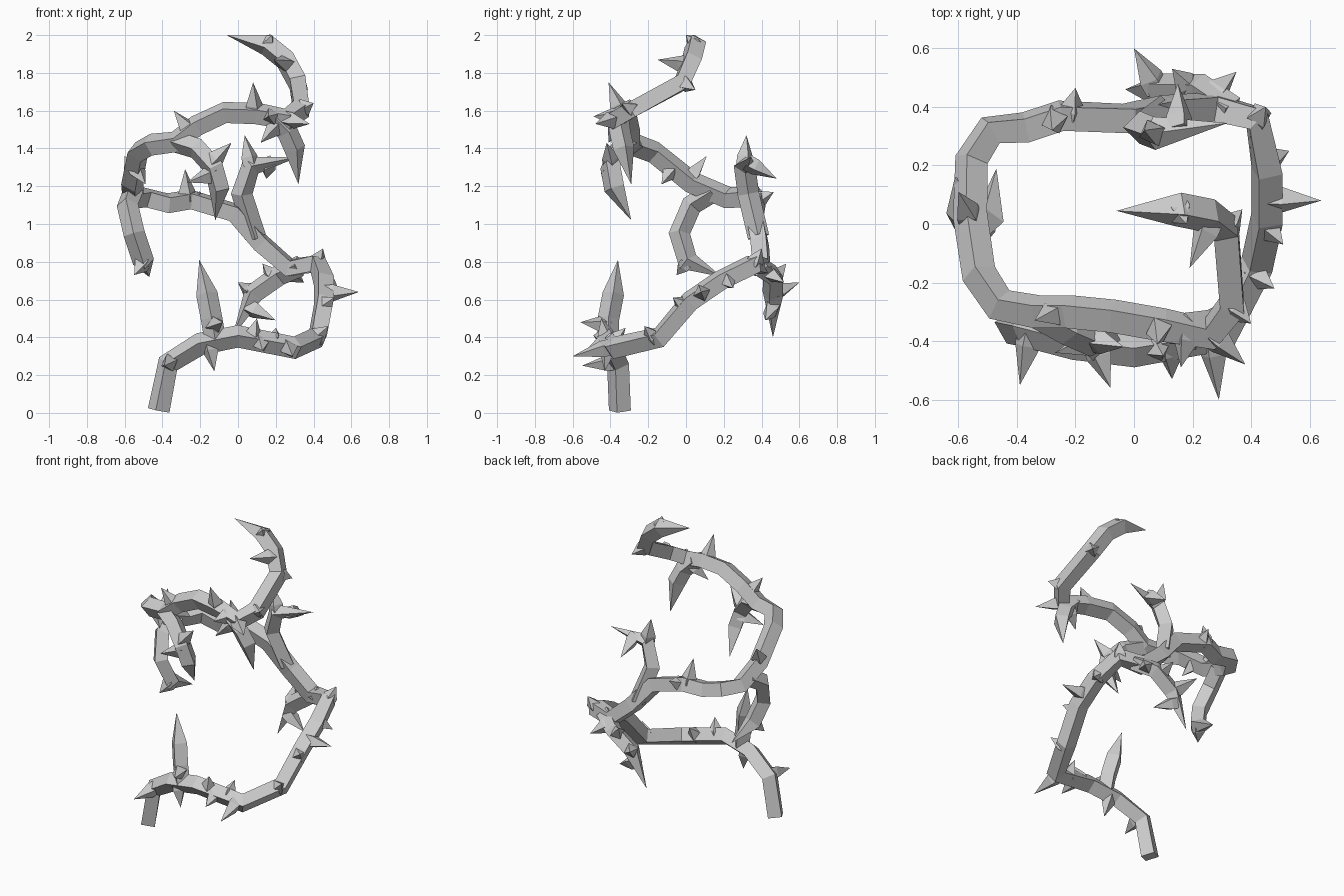
import bpy, bmesh, math
from mathutils import Vector
from mathutils.geometry import intersect_point_line

if "Cube" in bpy.data.objects:
    bpy.data.objects.remove(bpy.data.objects["Cube"])


def sweep(bm, path, radius, turn):
    """Square tube along a path whose last stretch closes in a point."""
    pts = [Vector(p) for p in path]
    segs = [(b - a).normalized() for a, b in zip(pts, pts[1:])]
    ref = Vector((1, 0, 0)) if abs(segs[0].z) > 0.8 else Vector((0, 0, 1))
    u = (ref - segs[0] * ref.dot(segs[0])).normalized()
    rings, prev = [], segs[0]
    for i, p in enumerate(pts[:-1]):
        t = (segs[max(i - 1, 0)] + segs[i]).normalized()
        u = prev.rotation_difference(t) @ u
        v, prev = t.cross(u), t
        angles = [math.radians(turn + 90 * k) for k in range(4)]
        rings.append([bm.verts.new(p + (u * math.cos(a) + v * math.sin(a)) * radius)
                      for a in angles])
    end = bm.verts.new(pts[-1])
    bm.faces.new(rings[0][::-1])
    for k in range(4):
        j = (k + 1) % 4
        for a, b in zip(rings, rings[1:]):
            bm.faces.new((a[k], a[j], b[j], b[k]))
        bm.faces.new((rings[-1][k], rings[-1][j], end))


def finish(bm, name):
    bmesh.ops.recalc_face_normals(bm, faces=bm.faces[:])
    me = bpy.data.meshes.new(name)
    bm.to_mesh(me)
    bm.free()
    bpy.context.collection.objects.link(bpy.data.objects.new(name, me))


def tube(name, path, radius, turn):
    bm = bmesh.new()
    sweep(bm, path, radius, turn)
    finish(bm, name)


# Main stem, winding upward one and a half turns to a point
stem = [(-.42, -.35, .013), (-.37, -.36, .26), (-.2, -.405, .365), (0, -.43, .405),
        (.3, -.38, .345), (.42, -.14, .4), (.455, .02, .59), (.455, .18, .7),
        (.42, .36, .79), (.27, .4, .77), (.12, .39, .9), (-.02, .36, 1.06),
        (-.25, .37, 1.13), (-.37, .33, 1.11), (-.49, .32, 1.14), (-.555, .22, 1.14),
        (-.56, .03, 1.22), (-.53, -.17, 1.38), (-.46, -.275, 1.42), (-.33, -.3, 1.435),
        (-.22, -.3, 1.52), (-.07, -.315, 1.59), (.1, -.345, 1.585), (.26, -.375, 1.555),
        (.335, -.28, 1.61), (.315, -.02, 1.75), (.25, .03, 1.87), (.15, .05, 1.95),
        (-.06, .045, 2)]
tube("main_stem", stem, 0.06, -15)

# Side shoots: where each leaves the stem (point number), then its own path
shoots = {
    "lower_front_shoot": (2.4, (-.14, -.41, .5), (-.165, -.385, .63), (-.205, -.36, .81)),
    "lower_back_shoot": (8.6, (.22, .46, .73), (.08, .46, .63), (-.03, .46, .4)),
    "middle_back_shoot": (10.2, (.02, .33, 1.16), (.07, .31, 1.31), (.32, .345, 1.355)),
    "hanging_left_shoot": (15.4, (-.585, .03, 1.1), (-.55, -.035, .95), (-.5, .01, .8), (-.47, .19, .72)),
    "upper_front_shoot": (19, (-.22, -.36, 1.4), (-.13, -.4, 1.3), (-.1, -.38, 1.19), (-.12, -.29, 1.02)),
    "upper_right_shoot": (22.5, (.26, -.35, 1.49), (.3, -.33, 1.4), (.32, -.29, 1.21)),
}
paths = [stem]
for name, (pos, *rest) in shoots.items():
    i = int(pos)
    start = Vector(stem[i]).lerp(Vector(stem[i + 1]), pos - i)
    paths.append([start, *rest])
    tube(name, paths[-1], 0.057, 0)


def nearest_on_stems(p):
    """Closest centreline point, so each thorn grows from its own stem."""
    found = []
    for path in paths:
        for a, b in zip(path, path[1:]):
            a, b = Vector(a), Vector(b)
            f = intersect_point_line(p, a, b)[1]
            found.append(a.lerp(b, min(max(f, 0), 1)))
    return min(found, key=lambda q: (q - p).length)


# Thorns: four-sided spikes, given only by their tips
thorn_tips = [
    (.64, .08, .64), (-.125, -.43, .22), (.29, -.6, .3), (-.08, -.56, .48),
    (-.39, -.55, .25), (.13, -.53, .33), (.1, -.45, .5), (.2, -.32, .45),
    (.38, -.48, 1.53), (.4, -.34, 1.64), (.08, -.41, 1.75), (-.34, -.33, 1.6),
    (.12, -.41, 1.43), (.19, -.15, 1.87), (.37, .05, 1.71), (.18, 0, 2),
    (.2, .42, .49), (.13, .53, .79), (0, .6, .69), (.35, .52, .69),
    (.45, .4, .87), (.53, .25, .66), (.035, .32, 1.47), (.15, .48, 1.24),
    (-.2, .465, 1.17), (-.28, .32, 1.29), (-.6, .11, 1.36), (-.49, -.13, 1.21),
    (-.035, -.42, 1.43), (-.27, -.44, 1.22), (.51, -.07, .61), (.48, -.22, .46),
    (.16, -.49, 1.57), (-.55, -.05, .73),
]
bm = bmesh.new()
for tip in map(Vector, thorn_tips):
    base = nearest_on_stems(tip)
    sweep(bm, [base, base.lerp(tip, 0.28), tip], 0.046, 20)
finish(bm, "thorns")
